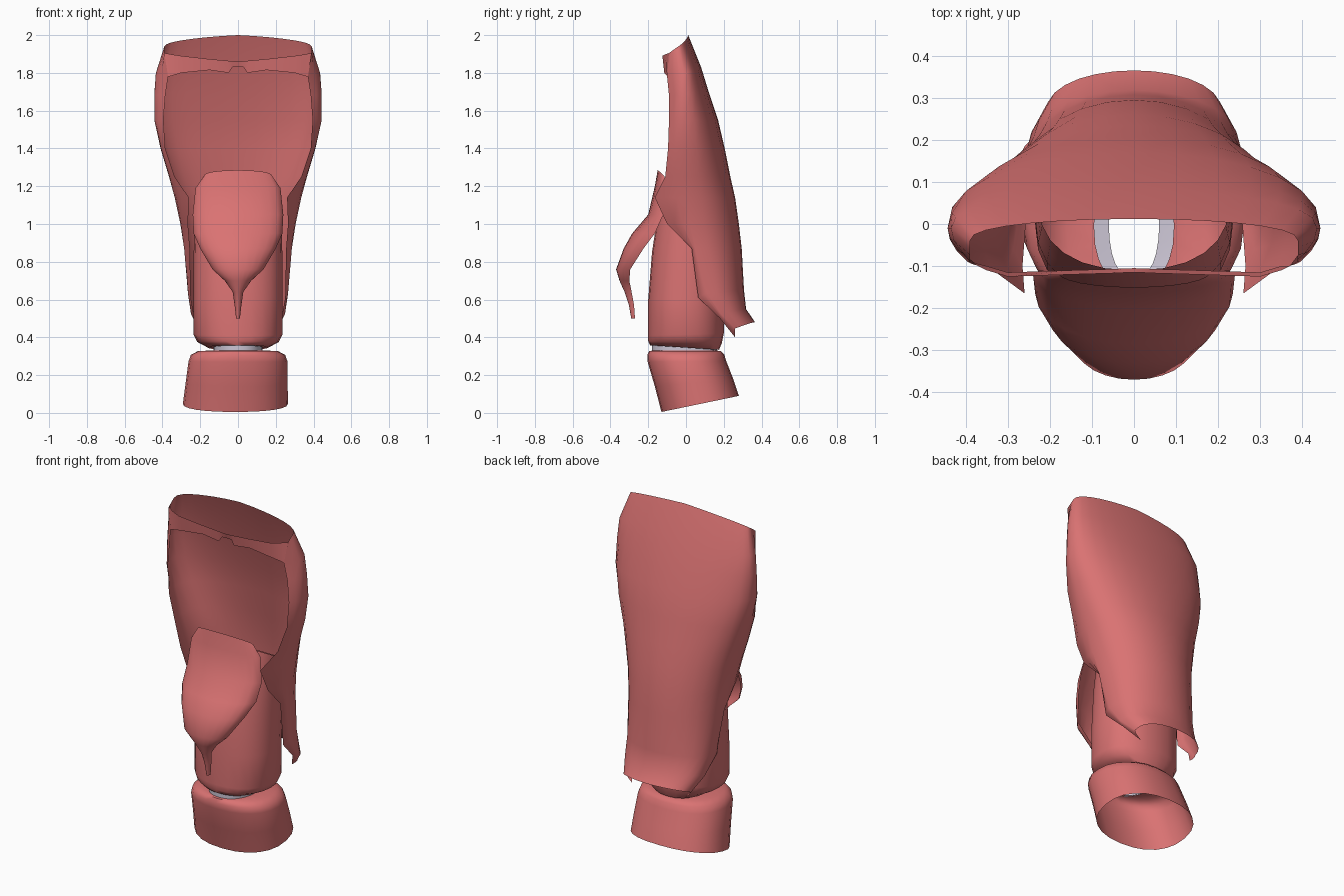
import bpy, math


def material(name, col):
    m = bpy.data.materials.new(name)
    m.diffuse_color = (*col, 1)
    return m


RED = material("coral red", (0.70, 0.17, 0.17))
GREY = material("pale lavender grey", (0.60, 0.56, 0.66))


def loft(name, rows, mat, closed=False):
    """Skin a list of equally long point rows."""
    n = len(rows[0])
    verts = [p for r in rows for p in r]
    faces = []
    for i in range(len(rows) - 1):
        for j in range(n if closed else n - 1):
            k = (j + 1) % n
            faces.append((i * n + j, i * n + k, (i + 1) * n + k, (i + 1) * n + j))
    me = bpy.data.meshes.new(name)
    me.from_pydata(verts, [], faces)
    me.materials.append(mat)
    me.shade_smooth()
    me.set_sharp_from_angle(angle=math.radians(60))
    ob = bpy.data.objects.new(name, me)
    bpy.context.collection.objects.link(ob)
    return ob


def mirrored(half):
    """Half row starts on the centre line; return the full row."""
    return [(-x, y, z) for x, y, z in reversed(half[1:])] + half


def ring(zf, zb, rx, yf, yb, dx=0, n=24, e=0.88):
    """Tilted rounded ring: heights and y at the front and back."""
    pts = []
    for i in range(n):
        a = 2 * math.pi * i / n
        c, s = math.cos(a), math.sin(a)
        c = math.copysign(abs(c) ** e, c)
        s = math.copysign(abs(s) ** e, s)
        pts.append((dx + rx * c, (yf + yb) / 2 + s * (yb - yf) / 2,
                    zf + (zb - zf) * (s + 1) / 2))
    return pts


# Large rear shell: z back, z front, y back, max half width and its y, front edge x and y
SHELL = [
    (2.00, 1.905, .012, .39, -.04, .39, -.09),
    (1.83, 1.78, .08, .435, -.01, .37, -.10),
    (1.70, 1.68, .12, .443, -.01, .385, -.09),
    (1.55, 1.55, .17, .443, -.01, .395, -.09),
    (1.40, 1.40, .205, .41, .00, .385, -.095),
    (1.25, 1.25, .235, .365, .00, .335, -.11),
    (1.14, 1.14, .26, .335, .01, .26, -.165),
    (1.00, 1.00, .28, .305, .02, .265, -.10),
    (.87, .87, .295, .285, .05, .255, .03),
    (.65, .61, .307, .265, .11, .25, .065),
    (.55, .50, .318, .25, .18, .23, .18),
    (.48, .40, .365, .21, .26, .17, .26),
]


def shell_row(zb, zf, yb, xw, yw, xf, yf):
    half = []
    for i in range(8):                       # back curve
        a = math.pi / 2 * i / 7
        half.append((xw * math.sin(a), yw + (yb - yw) * max(math.cos(a), 0) ** .85))
    for i in range(1, 4):                    # side turning to the front edge
        t = i / 3
        half.append((xw + (xf - xw) * t * t, yw + (yf - yw) * t))
    n = len(half) - 1
    p = 1.3 if zb > 1 else 2.5
    return mirrored([(x, y, zb + (zf - zb) * (i / n) ** p)
                     for i, (x, y) in enumerate(half)])


loft("rear_shell", [shell_row(*r) for r in SHELL], RED)

# Narrow band closing the shell's front at the top: x, y, z top, z bottom
BAND = [(0, -.115, 1.86, 1.83), (.03, -.116, 1.862, 1.83), (.05, -.117, 1.864, 1.80),
        (.15, -.12, 1.873, 1.815), (.30, -.125, 1.89, 1.80), (.35, -.11, 1.898, 1.785),
        (.39, -.09, 1.905, 1.78)]
top = [(x, y, zt) for x, y, zt, zb in BAND]
low = [(min(x, .37), y + .01 if x < .39 else -.10, zb) for x, y, zt, zb in BAND]
loft("front_band", [mirrored(top), mirrored(low)], RED)

# Front guard plate: z centre, z edge, y centre, half width, y edge
GUARD = [
    (1.285, 1.255, -.15, .18, -.115),
    (1.20, 1.19, -.165, .225, -.11),
    (1.05, 1.05, -.20, .24, -.12),
    (.95, .95, -.285, .235, -.165),
    (.87, .87, -.33, .20, -.225),
    (.76, .76, -.37, .135, -.295),
    (.70, .70, -.352, .07, -.30),
    (.64, .64, -.325, .028, -.288),
    (.57, .57, -.302, .018, -.275),
    (.50, .50, -.29, .01, -.27),
]
rows = []
for zc, ze, yc, w, ye in GUARD:
    half = []
    for i in range(7):
        a = math.pi / 2 * i / 6
        half.append((w * math.sin(a), ye + (yc - ye) * math.cos(a), zc + (ze - zc) * (i / 6) ** 2))
    rows.append(mirrored(half))
loft("front_guard", rows, RED)

# Inner sleeve behind the guard, turned in at its bottom
SLEEVE = [
    (1.22, 1.05, .225, -.11, .20),
    (1.05, .95, .23, -.15, .21),
    (.85, .82, .235, -.18, .21),
    (.60, .60, .235, -.20, .20),
    (.41, .42, .235, -.20, .20),
    (.38, .37, .215, -.20, .19),
    (.358, .334, .16, -.19, .175),
    (.362, .345, .095, -.15, .14),
]
loft("inner_sleeve", [ring(*r) for r in SLEEVE], RED, True)

# Lower cuff, leaning backwards
CUFF = [
    (.005, .09, .278, -.13, .28, -.014),
    (.14, .18, .27, -.165, .25, -.007),
    (.27, .275, .262, -.203, .213),
    (.305, .31, .25, -.205, .202),
    (.328, .328, .21, -.195, .185),
    (.33, .33, .13, -.17, .155),
]
loft("lower_cuff", [ring(*r) for r in CUFF], RED, True)

# Grey joint collar in the gap, with an oval hole
COLLAR = [
    (.328, .328, .13, -.18, .165),
    (.358, .336, .13, -.18, .165),
    (.345, .335, .095, -.15, .15),
    (.34, .335, .06, -.13, .14),
]
loft("joint_collar", [ring(*r) for r in COLLAR], GREY, True)
